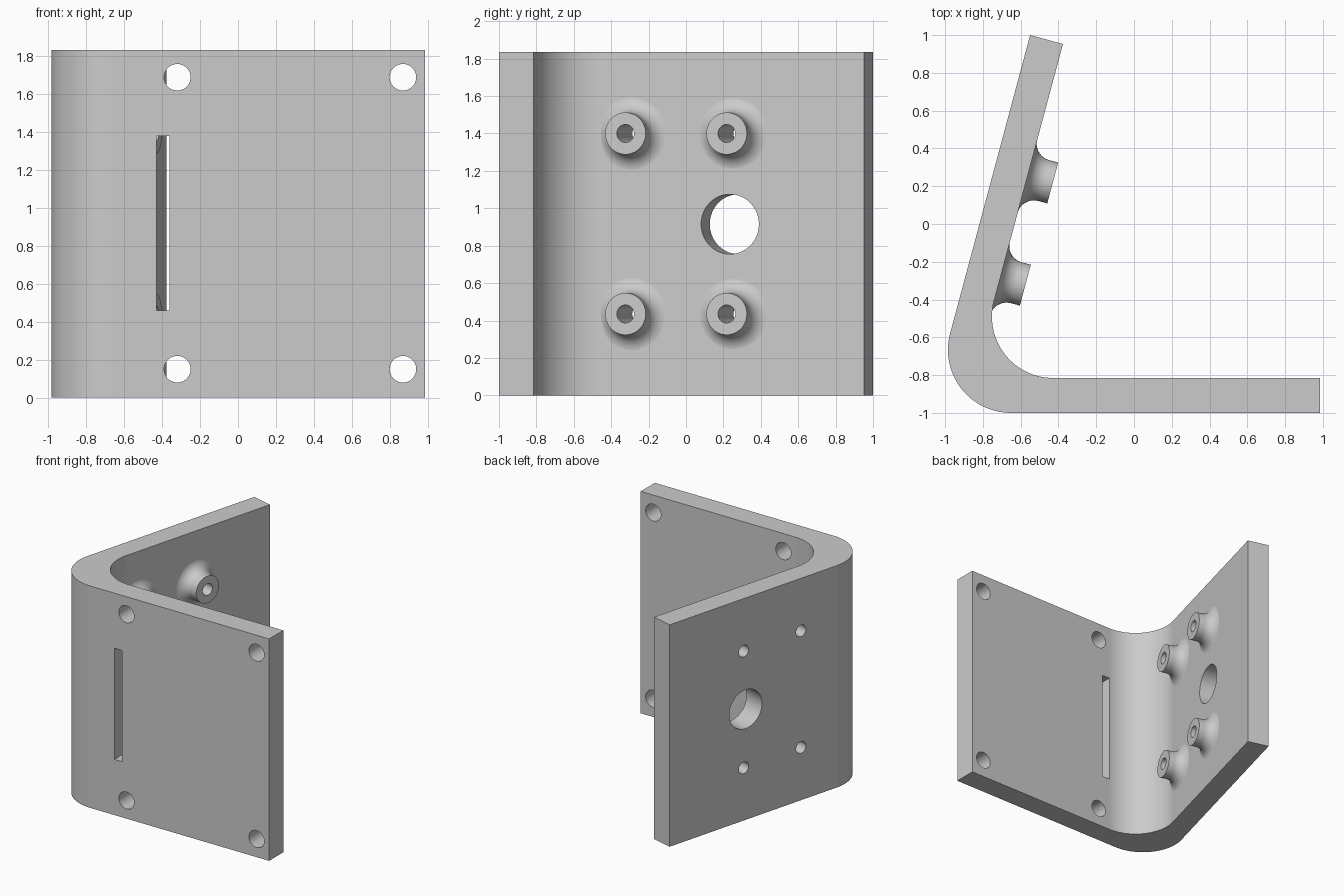
import bpy, bmesh, math
from mathutils import Vector, Matrix

cube = bpy.data.objects.get("Cube")
if cube:
    bpy.data.objects.remove(cube, do_unlink=True)

HEIGHT = 1.835
TILT = math.radians(15)
ALONG = Vector((math.sin(TILT), math.cos(TILT), 0))     # up the slanted wall
INWARD = Vector((math.cos(TILT), -math.sin(TILT), 0))   # out of its inner face
INNER_TOP = Vector((-0.376, 0.953, 0))
OUTER_TOP = Vector((-0.55, 1.0, 0))

grey = bpy.data.materials.new("plain grey")
grey.use_nodes = True
grey.diffuse_color = (0.6, 0.6, 0.6, 1)
grey.node_tree.nodes["Principled BSDF"].inputs["Base Color"].default_value = (0.6, 0.6, 0.6, 1)


def new_object(name, bm):
    bmesh.ops.recalc_face_normals(bm, faces=bm.faces)
    mesh = bpy.data.meshes.new(name)
    bm.to_mesh(mesh)
    bm.free()
    mesh.materials.append(grey)
    obj = bpy.data.objects.new(name, mesh)
    bpy.context.collection.objects.link(obj)
    return obj


def extrude_profile(name, points, height):
    bm = bmesh.new()
    face = bm.faces.new([bm.verts.new((x, y, 0)) for x, y in points])
    result = bmesh.ops.extrude_face_region(bm, geom=[face])
    verts = [v for v in result["geom"] if isinstance(v, bmesh.types.BMVert)]
    bmesh.ops.translate(bm, verts=verts, vec=(0, 0, height))
    return new_object(name, bm)


def lathe(name, profile, centre, axis, steps=64):
    """Spin a (radius, height) outline around an axis through centre."""
    bm = bmesh.new()
    rings = []
    for r, h in profile:
        rings.append([bm.verts.new((r * math.cos(a), r * math.sin(a), h))
                      for a in (2 * math.pi * i / steps for i in range(steps))])
    for low, high in zip(rings, rings[1:]):
        for i in range(steps):
            j = (i + 1) % steps
            bm.faces.new((low[i], low[j], high[j], high[i]))
    bm.faces.new(rings[0])
    bm.faces.new(rings[-1])
    turn = axis.to_track_quat('Z', 'Y').to_matrix().to_4x4()
    bm.transform(Matrix.Translation(centre) @ turn)
    return new_object(name, bm)


def combine(target, tool, operation):
    tool.hide_render = True
    mod = target.modifiers.new(operation.lower(), 'BOOLEAN')
    mod.operation = operation
    mod.solver = 'EXACT'
    mod.object = tool
    bpy.context.view_layer.objects.active = target
    bpy.ops.object.modifier_apply(modifier=mod.name)
    bpy.data.objects.remove(tool, do_unlink=True)


def bend(cx, cy, r, steps=32):
    """Arc from the slanted wall round to the front plate."""
    angles = [math.radians(165 + 105 * i / steps) for i in range(steps + 1)]
    return [(cx + r * math.cos(a), cy + r * math.sin(a)) for a in angles]


def wall_point(y, z):
    """Point on the inner face of the slanted wall."""
    p = INNER_TOP + ALONG * ((y - INNER_TOP.y) / ALONG.y)
    return Vector((p.x, p.y, z))


# Bent plate
outer = [OUTER_TOP.to_2d()] + bend(-0.651, -0.666, 0.334) + [(0.985, -1.0)]
inner = [INNER_TOP.to_2d()] + bend(-0.428, -0.491, 0.324) + [(0.985, -0.815)]
bracket = extrude_profile("bent_bracket", outer + inner[::-1], HEIGHT)

# Standoffs with flared feet, then their through holes
FILLET, RADIUS, TALL = 0.09, 0.112, 0.138
flare = [(RADIUS + FILLET * (1 - math.sin(a)), FILLET * (1 - math.cos(a)) - 0.001)
         for a in (math.pi / 2 * i / 14 for i in range(15))]
standoff = [(RADIUS + FILLET, -0.06)] + flare + [(RADIUS, TALL)]
spots = [wall_point(y, z) for y in (-0.288, 0.253) for z in (0.435, 1.4)]
for spot in spots:
    combine(bracket, lathe("standoff", standoff, spot, INWARD), 'UNION')
for spot in spots:
    combine(bracket, lathe("standoff_hole", [(0.048, -0.4), (0.048, 0.3)], spot, INWARD, 40),
            'DIFFERENCE')

# Large hole in the slanted wall
combine(bracket, lathe("large_hole", [(0.16, -0.4), (0.16, 0.3)],
                       wall_point(0.235, 0.915), INWARD), 'DIFFERENCE')

# Corner holes in the front plate
for x in (-0.32, 0.87):
    for z in (0.15, 1.69):
        combine(bracket, lathe("corner_hole", [(0.07, -0.15), (0.07, 0.3)],
                               Vector((x, -0.9, z)), Vector((0, -1, 0)), 48), 'DIFFERENCE')

# Vertical slot near the bend
slot = extrude_profile("slot", [(-0.43, -1.1), (-0.36, -1.1), (-0.36, -0.72), (-0.43, -0.72)], 0.92)
slot.data.transform(Matrix.Translation((0, 0, 0.46)))
combine(bracket, slot, 'DIFFERENCE')

# Smooth curved areas, keep flat faces crisp
bpy.ops.object.select_all(action='DESELECT')
bracket.select_set(True)
bpy.context.view_layer.objects.active = bracket
bpy.ops.object.shade_smooth_by_angle(angle=math.radians(30))
weighted = bracket.modifiers.new("flat_face_normals", 'WEIGHTED_NORMAL')
weighted.keep_sharp = True
